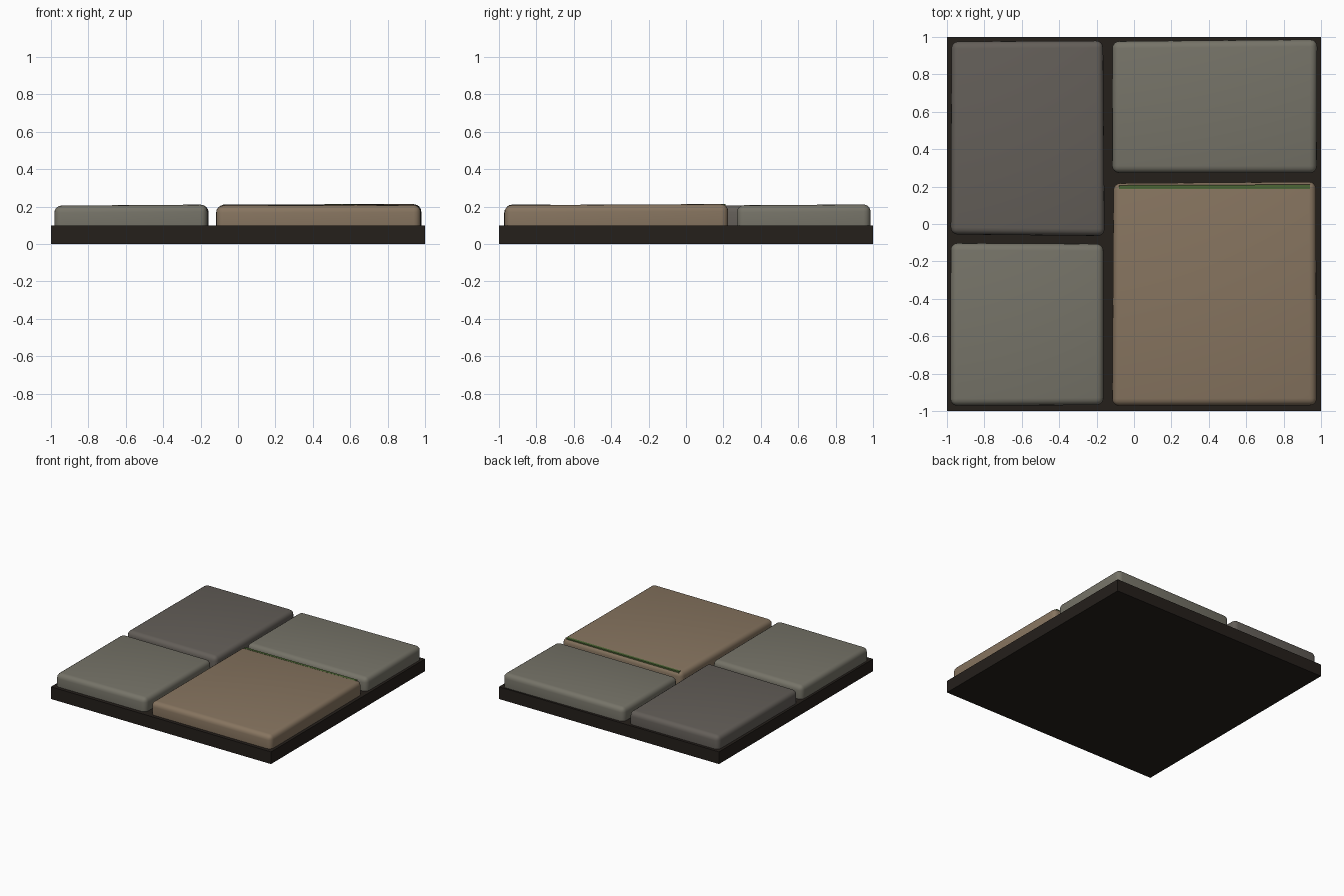
import bpy, bmesh

if "Cube" in bpy.data.objects:
    bpy.data.objects.remove(bpy.data.objects["Cube"])


def material(name, rgb):
    m = bpy.data.materials.new(name)
    m.diffuse_color = (*rgb, 1)
    m.use_nodes = True
    m.node_tree.nodes["Principled BSDF"].inputs["Base Color"].default_value = m.diffuse_color
    return m


def block(name, corners, z0, tops, mat, bevel=0.0):
    """Four-cornered slab; corners run counter-clockwise from front left."""
    bm = bmesh.new()
    low = [bm.verts.new((x, y, z0)) for x, y in corners]
    high = [bm.verts.new((x, y, z)) for (x, y), z in zip(corners, tops)]
    bm.faces.new(low[::-1])
    bm.faces.new(high)
    for i in range(4):
        j = (i + 1) % 4
        bm.faces.new((low[i], low[j], high[j], high[i]))
    me = bpy.data.meshes.new(name)
    bm.to_mesh(me)
    bm.free()
    ob = bpy.data.objects.new(name, me)
    bpy.context.collection.objects.link(ob)
    me.materials.append(mat)
    if bevel:
        mod = ob.modifiers.new("rounded_edges", 'BEVEL')
        mod.width = bevel
        mod.segments = 4
        mod.limit_method = 'NONE'
        me.shade_smooth()
    return ob


mortar = material("mortar", (0.018, 0.014, 0.011))
dark = material("dark_stone", (0.125, 0.112, 0.098))
grey = material("grey_stone", (0.18, 0.172, 0.138))
brown = material("brown_stone", (0.24, 0.175, 0.115))
green = material("moss", (0.075, 0.135, 0.035))

# Mortar bed
block("mortar_bed", [(-1, -1), (1, -1), (1, 1), (-1, 1)], 0, [0.1] * 4, mortar)

# Slightly uneven paving stones, sunk into the bed
stones = [
    ("stone_back_left", dark,
     [(-.98, -.056), (-.157, -.064), (-.165, .98), (-.976, .976)],
     [.206, .208, .205, .206]),
    ("stone_front_left", grey,
     [(-.982, -.972), (-.163, -.968), (-.163, -.106), (-.98, -.102)],
     [.205, .211, .208, .206]),
    ("stone_back_right", grey,
     [(-.117, .273), (.977, .272), (.98, .987), (-.116, .977)],
     [.207, .207, .212, .208]),
    ("stone_front_right", brown,
     [(-.117, -.972), (.977, -.97), (.973, .226), (-.11, .218)],
     [.205, .208, .214, .21]),
]
for name, mat, corners, tops in stones:
    block(name, corners, 0.04, tops, mat, 0.038)

# Moss strip along the back edge of the brown stone
block("moss_strip", [(-.08, .187), (.94, .187), (.94, .211), (-.08, .207)],
      0.19, [.211, .214, .214, .211], green)
